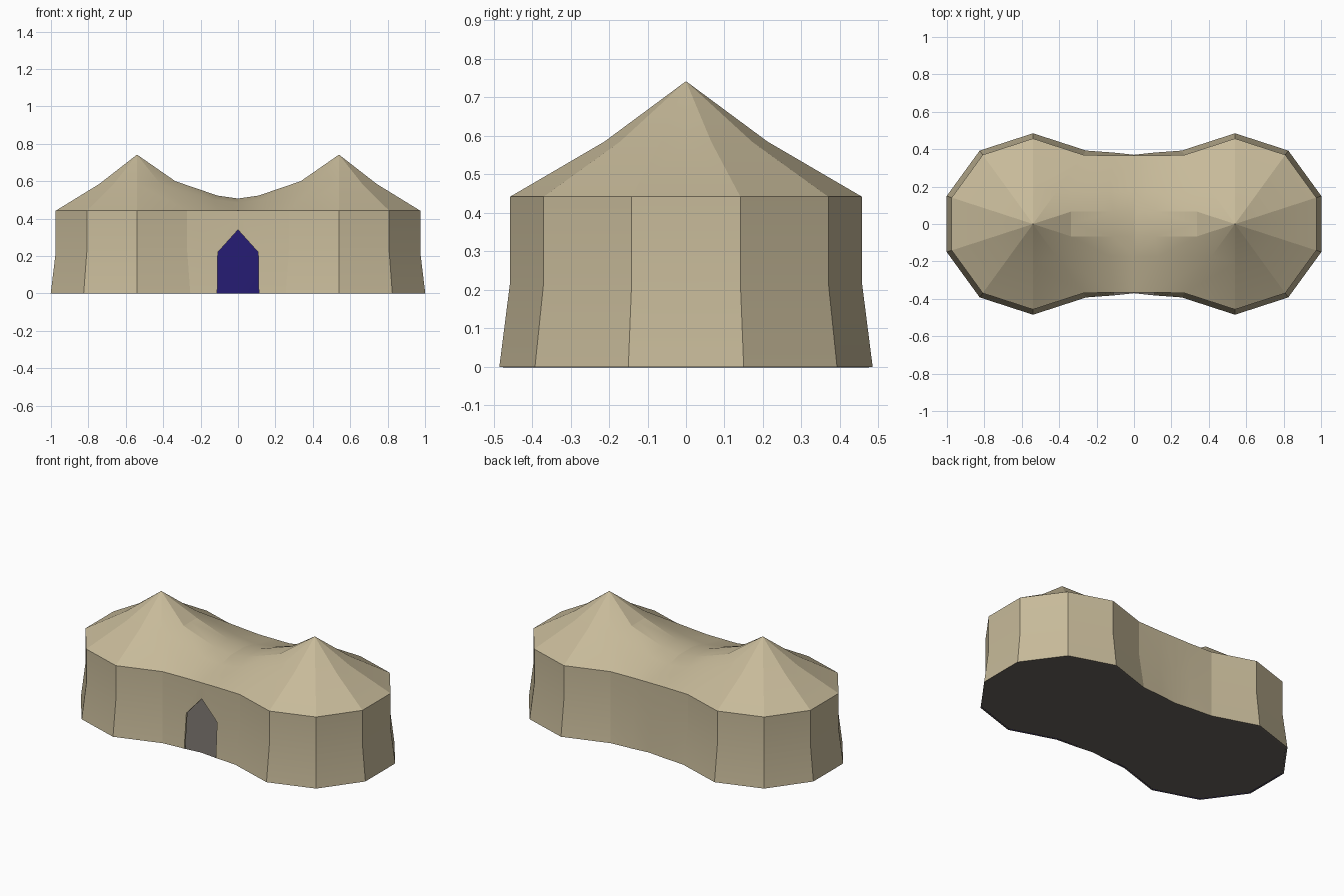
import bpy, bmesh
from math import sin, cos, radians

if "Cube" in bpy.data.objects:
    bpy.data.objects.remove(bpy.data.objects["Cube"])

CX = 0.54                      # centre of each ten-sided lobe


def material(name, rgb):
    m = bpy.data.materials.new(name)
    m.diffuse_color = (*rgb, 1)
    m.use_nodes = True
    m.node_tree.nodes["Principled BSDF"].inputs["Base Color"].default_value = m.diffuse_color
    return m


canvas = material("canvas", (0.57, 0.49, 0.32))
lining = material("lining", (0.02, 0.012, 0.18))
ground = material("floor_grey", (0.14, 0.125, 0.11))


def make_object(name, bm, mats):
    me = bpy.data.meshes.new(name)
    bm.to_mesh(me)
    bm.free()
    ob = bpy.data.objects.new(name, me)
    bpy.context.collection.objects.link(ob)
    for m in mats:
        me.materials.append(m)
    return ob


def lobe(r, angle, z):
    a = radians(angle)
    if angle in (0, 180):      # middle of a flat side
        r *= cos(radians(18))
    return (CX + r * cos(a), r * sin(a), z)


# Columns of one quarter, each running from the hem up over the eave
saddle = [
    [(0, .37, 0), (0, .365, .22), (0, .365, .442), (0, .174, .484), (0, .066, .507), (0, 0, .507)],
    [(.11, .382, 0), (.11, .365, .22), (.11, .365, .442), (.13, .174, .502), (.11, .066, .523), (.11, 0, .523)],
]
columns = saddle + [
    [lobe(.485, a, 0), lobe(.457, a, .22), lobe(.457, a, .442), lobe(.212, a, .585)]
    for a in (126, 90, 54, 18, 0)]
columns[2] += [lobe(.215, 162, .6), lobe(.215, 180, .6)]

# Tent shell: walls, saddle roof and lobe peaks
bm = bmesh.new()
grid = [[bm.verts.new(p) for p in col] for col in columns]
for a, b in zip(grid, grid[1:]):
    for r in range(min(len(a), len(b)) - 1):
        bm.faces.new((a[r], a[r + 1], b[r + 1], b[r]))
apex = bm.verts.new((CX, 0, .742))
ring = [grid[2][5], grid[2][4]] + [c[3] for c in grid[2:]]
for a, b in zip(ring, ring[1:]):
    bm.faces.new((a, apex, b))
tent = make_object("tent_shell", bm, [canvas, lining, ground])

mirror = tent.modifiers.new("mirror", 'MIRROR')
mirror.use_axis = (True, True, False)
mirror.merge_threshold = 0.0005
solid = tent.modifiers.new("thickness", 'SOLIDIFY')
solid.thickness = 0.012
solid.offset = -1
solid.material_offset = 1
solid.material_offset_rim = 2

# Pointed doorway cut through the front wall
bm = bmesh.new()
door = [(-.112, -.05), (.112, -.05), (.108, .22), (0, .34), (-.108, .22)]
face = bm.faces.new([bm.verts.new((x, -.6, z)) for x, z in door])
out = bmesh.ops.extrude_face_region(bm, geom=[face])
bmesh.ops.translate(bm, vec=(0, .4, 0),
                    verts=[v for v in out["geom"] if isinstance(v, bmesh.types.BMVert)])
bmesh.ops.recalc_face_normals(bm, faces=bm.faces)
cutter = make_object("doorway_cutter", bm, [canvas])
cutter.hide_render = True
cutter.hide_set(True)
cut = tent.modifiers.new("doorway", 'BOOLEAN')
cut.operation = 'DIFFERENCE'
cut.solver = 'EXACT'
cut.object = cutter

bpy.context.view_layer.objects.active = tent
tent.select_set(True)
for m in list(tent.modifiers):
    bpy.ops.object.modifier_apply(modifier=m.name)
bpy.data.objects.remove(cutter)
bpy.ops.object.shade_smooth_by_angle(angle=radians(14))

# Floor following the hem
bm = bmesh.new()
right = [c[0][:2] for c in columns[:-1]]
back = [(-x, y) for x, y in right[:0:-1]] + right
outline = back + [(x, -y) for x, y in back[::-1]]
bm.faces.new([bm.verts.new((x, y, 0)) for x, y in outline[::-1]])
bmesh.ops.triangulate(bm, faces=bm.faces)
bmesh.ops.recalc_face_normals(bm, faces=bm.faces)
make_object("floor", bm, [ground])
